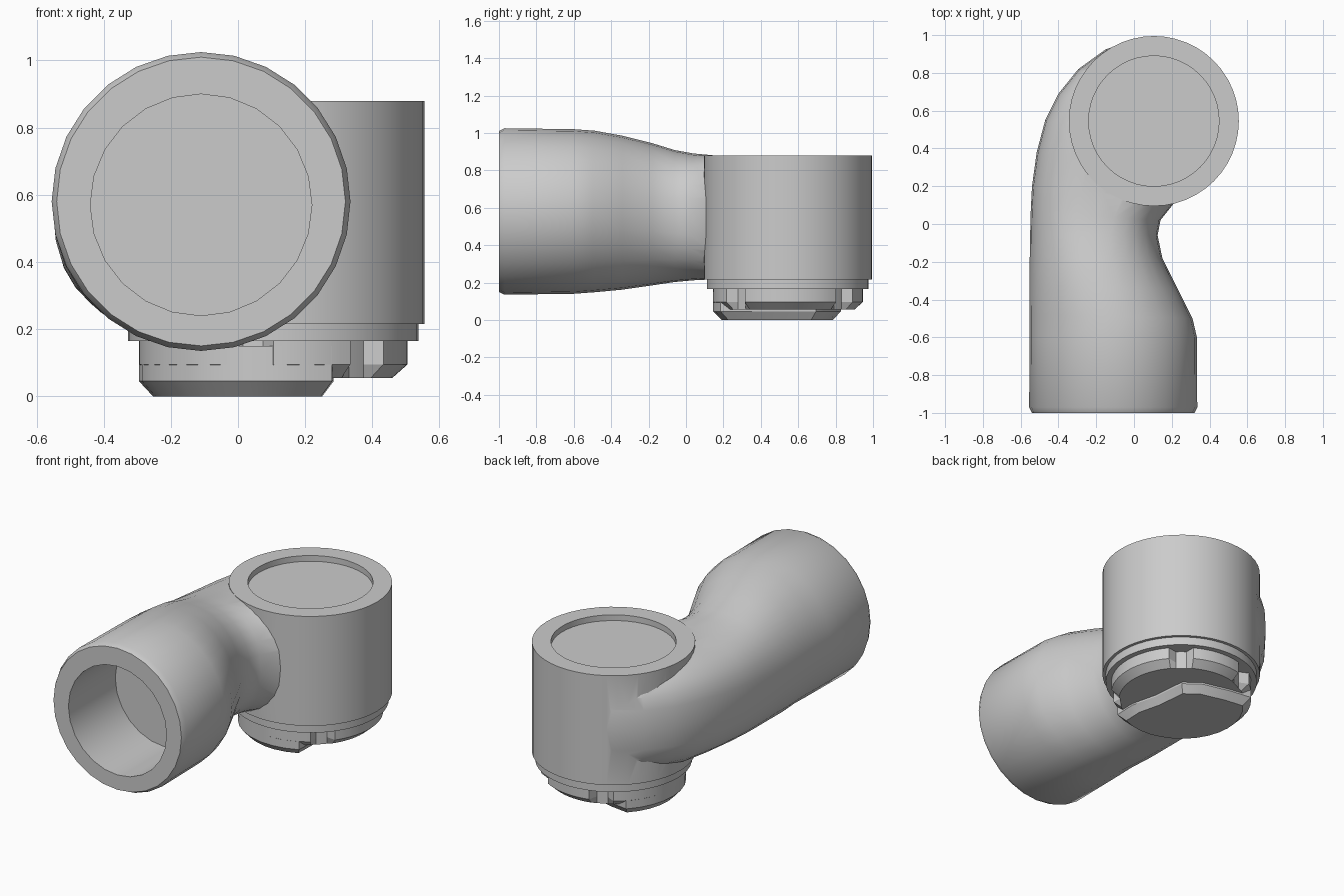
import bpy, bmesh, math

if "Cube" in bpy.data.objects:
    bpy.data.objects.remove(bpy.data.objects["Cube"])

CX, CY = 0.105, 0.545   # axis of the upright cup
TX, TZ = -0.11, 0.58    # axis of the horizontal tube


def loft(name, rings):
    """Skin a list of equal-length point rings and cap both ends."""
    bm = bmesh.new()
    loops = [[bm.verts.new(p) for p in ring] for ring in rings]
    n = len(loops[0])
    for a, b in zip(loops, loops[1:]):
        for i in range(n):
            j = (i + 1) % n
            bm.faces.new((a[i], a[j], b[j], b[i]))
    bm.faces.new(loops[0])
    bm.faces.new(loops[-1])
    bmesh.ops.recalc_face_normals(bm, faces=bm.faces)
    mesh = bpy.data.meshes.new(name)
    bm.to_mesh(mesh)
    bm.free()
    ob = bpy.data.objects.new(name, mesh)
    bpy.context.collection.objects.link(ob)
    return ob


def circle(r, z, n):
    return [(CX + r * math.cos(2 * math.pi * i / n),
             CY + r * math.sin(2 * math.pi * i / n), z) for i in range(n)]


def section(ix, iy, ox, oy, zlo, zhi, power, n=28):
    """Upright superellipse between an inner and an outer plan point."""
    ring = []
    for i in range(n):
        a = 2 * math.pi * i / n
        c, s = math.cos(a), math.sin(a)
        u = math.copysign(abs(c) ** (2 / power), c)
        v = math.copysign(abs(s) ** (2 / power), s)
        t = (1 + u) / 2
        ring.append((ix + (ox - ix) * t, iy + (oy - iy) * t,
                     (zlo + zhi) / 2 + (zhi - zlo) / 2 * v))
    return ring


def boolean(ob, other, operation):
    mod = ob.modifiers.new(operation.lower(), 'BOOLEAN')
    mod.object, mod.operation, mod.solver = other, operation, 'EXACT'
    bpy.context.view_layer.objects.active = ob
    bpy.ops.object.modifier_apply(modifier=mod.name)
    bpy.data.objects.remove(other)


def smooth(ob, angle):
    bpy.ops.object.select_all(action='DESELECT')
    ob.select_set(True)
    bpy.context.view_layer.objects.active = ob
    bpy.ops.object.shade_smooth_by_angle(angle=math.radians(angle))


# Curved tube: inner xy, outer xy, bottom, top, squareness
stations = [
    (0.32, -1.00, -0.54, -1.00, 0.15, 1.01, 2),
    (0.335, -0.97, -0.555, -0.97, 0.135, 1.025, 2),
    (0.333, -0.60, -0.553, -0.60, 0.14, 1.02, 2),
    (0.31, -0.50, -0.553, -0.48, 0.148, 1.012, 2),
    (0.23, -0.34, -0.553, -0.34, 0.162, 0.985, 2.05),
    (0.15, -0.18, -0.552, -0.18, 0.185, 0.945, 2.1),
    (0.125, -0.06, -0.55, -0.06, 0.203, 0.908, 2.25),
    (0.14, 0.02, -0.547, 0.06, 0.212, 0.89, 2.4),
    (0.22, 0.12, -0.54, 0.20, 0.218, 0.879, 2.6),
    (0.30, 0.26, -0.515, 0.38, 0.22, 0.876, 2.8),
    (0.34, 0.35, -0.47, 0.55, 0.22, 0.876, 3),
    (0.36, 0.40, -0.40, 0.69, 0.22, 0.876, 3),
    (0.38, 0.44, -0.295, 0.82, 0.22, 0.876, 3),
    (0.40, 0.47, -0.15, 0.925, 0.22, 0.876, 3),
    (0.41, 0.50, 0.04, 0.985, 0.22, 0.876, 3),
]
body = loft("elbow_body", [section(*s) for s in stations])

# Upright cup joined to the tube, with a shallow round recess on top
cup = loft("cup", [circle(0.45, 0.215, 48), circle(0.45, 0.88, 48)])
boolean(body, cup, 'UNION')
recess = loft("recess_cutter", [circle(0.345, 0.845, 48), circle(0.345, 1.2, 48)])
boolean(body, recess, 'DIFFERENCE')

# Blind bore in the front of the tube
bore = loft("bore_cutter", [section(TX + 0.33, y, TX - 0.33, y, 0.24, 0.90, 2, 24)
                            for y in (-1.1, -0.55)])
boolean(body, bore, 'DIFFERENCE')
smooth(body, 30)

# Collar under the cup
collar = loft("collar", [circle(0.432, 0.165, 48), circle(0.432, 0.225, 48)])
smooth(collar, 30)


# Locking disc with notches around its rim
def rim(z, inset):
    pts = []
    for i in range(72):
        deg = i * 5
        notch = any(abs((deg - a + 180) % 360 - 180) <= 5 for a in (50, 115, 260, 315))
        r = 0.35 if notch else 0.40 - inset
        a = math.radians(deg)
        pts.append((CX + r * math.cos(a), CY + r * math.sin(a), z))
    return pts


lock = loft("locking_disc", [rim(0.055, 0.045), rim(0.095, 0), rim(0.17, 0)])
smooth(lock, 25)

# Raised locking plate covering about half of the disc
outline = [(0.4 * math.cos(math.radians(135 + 161 * i / 14)),
            0.4 * math.sin(math.radians(135 + 161 * i / 14))) for i in range(15)]
outline += [(0.18, -0.22), (0.14, -0.06), (0.12, 0.15), (0.03, 0.22), (-0.15, 0.265)]


def plate_ring(z, k):
    px, py = -0.08, -0.05
    return [(CX + px + (x - px) * k, CY + py + (y - py) * k, z) for x, y in outline]


plate = loft("locking_plate", [plate_ring(0, 0.87), plate_ring(0.045, 1), plate_ring(0.15, 1)])
smooth(plate, 25)
